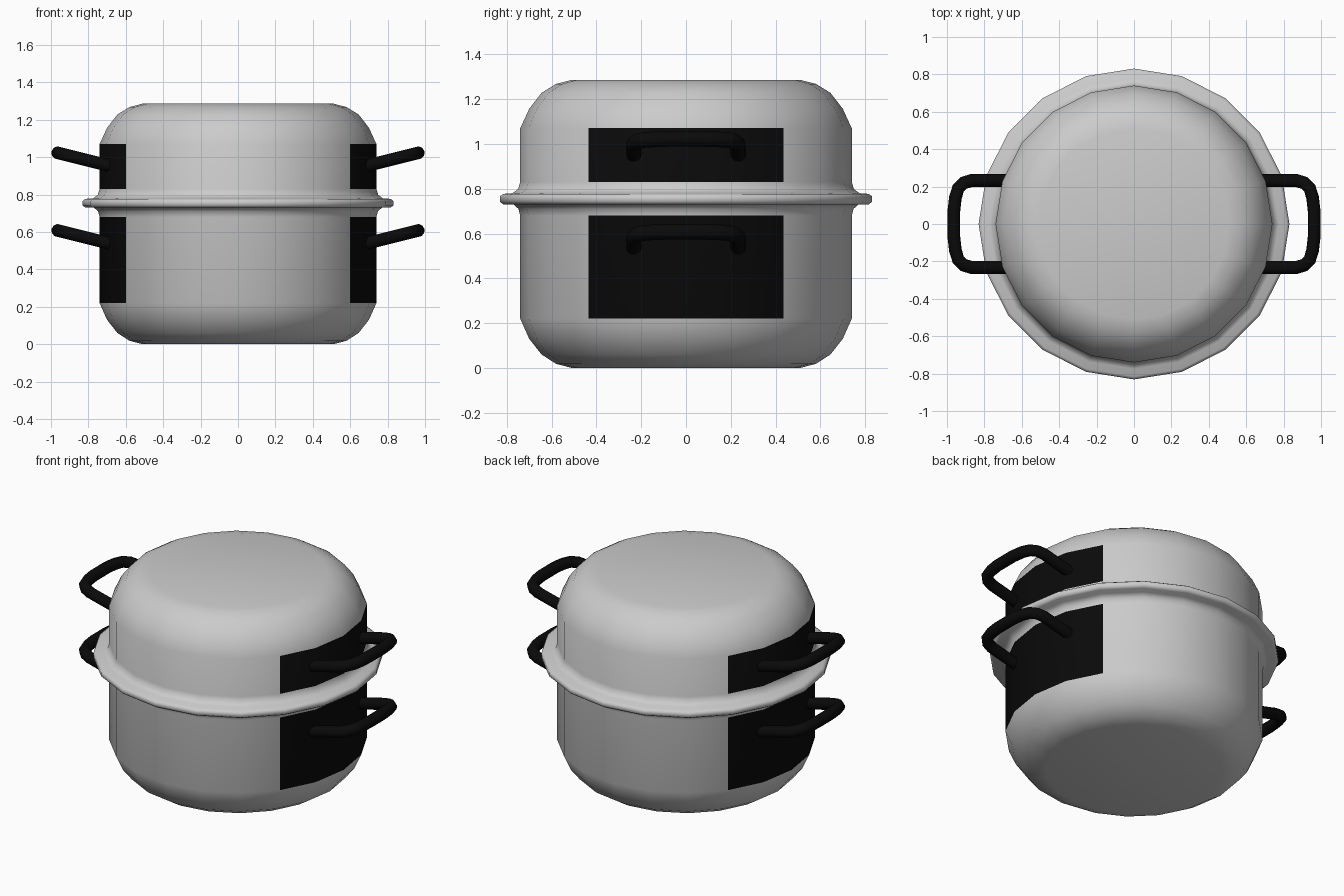
import bpy, bmesh, math

cube = bpy.data.objects.get("Cube")
if cube:
    bpy.data.objects.remove(cube, do_unlink=True)


def make_material(name, rgb, roughness):
    mat = bpy.data.materials.new(name)
    mat.use_nodes = True
    color = (*rgb, 1.0)
    mat.diffuse_color = color
    bsdf = mat.node_tree.nodes["Principled BSDF"]
    bsdf.inputs["Base Color"].default_value = color
    bsdf.inputs["Roughness"].default_value = roughness
    return mat


metal = make_material("light grey metal", (0.6, 0.6, 0.6), 0.5)
black = make_material("black", (0.003, 0.003, 0.003), 0.6)

SIDES = 20


def smooth(obj):
    bpy.ops.object.select_all(action="DESELECT")
    obj.select_set(True)
    bpy.context.view_layer.objects.active = obj
    bpy.ops.object.shade_smooth_by_angle(angle=math.radians(60))


def lathe(name, profile, patch_low, patch_high):
    """Revolve (radius, z) points; the ends lie on the axis. Blacken the outer side panels."""
    bm = bmesh.new()
    rings = []
    for r, z in profile:
        if r == 0:
            rings.append([bm.verts.new((0, 0, z))] * SIDES)
        else:
            angles = [math.tau * i / SIDES for i in range(SIDES)]
            rings.append([bm.verts.new((r * math.cos(a), r * math.sin(a), z)) for a in angles])
    for low, high in zip(rings, rings[1:]):
        for i in range(SIDES):
            j = (i + 1) % SIDES
            corners = [low[i], low[j], high[j], high[i]]
            bm.faces.new(list(dict.fromkeys(corners)))
    bmesh.ops.recalc_face_normals(bm, faces=bm.faces)
    # Black panels behind the handles
    for face in bm.faces:
        c = face.calc_center_median()
        outward = c.x * face.normal.x + c.y * face.normal.y > 0.5
        beside_handle = math.atan2(abs(c.y), abs(c.x)) < math.radians(36)
        if outward and beside_handle and patch_low < c.z < patch_high:
            face.material_index = 1
    mesh = bpy.data.meshes.new(name)
    bm.to_mesh(mesh)
    bm.free()
    mesh.materials.append(metal)
    mesh.materials.append(black)
    obj = bpy.data.objects.new(name, mesh)
    bpy.context.collection.objects.link(obj)
    smooth(obj)


# Pot: base, wall, flared rim, then the inside
lathe("pot", [
    (0, 0), (0.51, 0), (0.58, 0.018), (0.645, 0.06), (0.70, 0.13), (0.74, 0.22),
    (0.74, 0.68), (0.748, 0.71), (0.77, 0.73), (0.815, 0.73), (0.831, 0.742),
    (0.831, 0.755), (0.76, 0.755), (0.71, 0.68), (0.71, 0.22), (0.5, 0.04), (0, 0.04),
], 0.22, 0.68)

# Lid: inside, rim, wall, rounded shoulder and flat top
lathe("lid", [
    (0, 1.25), (0.5, 1.25), (0.71, 1.07), (0.71, 0.83), (0.76, 0.755), (0.831, 0.755),
    (0.831, 0.766), (0.815, 0.777), (0.775, 0.78), (0.75, 0.798), (0.74, 0.83),
    (0.74, 1.07), (0.70, 1.157), (0.645, 1.228), (0.58, 1.268), (0.51, 1.286), (0, 1.286),
], 0.83, 1.07)


# Handles: tilted loops whose ends sink into the wall
def handle(name, side, z):
    half = [(0.66, 0.232), (0.87, 0.232), (0.91, 0.22), (0.94, 0.19), (0.955, 0.14), (0.963, 0.07)]
    path = half + [(x, -y) for x, y in reversed(half)]
    curve = bpy.data.curves.new(name, "CURVE")
    curve.dimensions = "3D"
    curve.bevel_depth = 0.035
    curve.bevel_resolution = 3
    curve.use_fill_caps = True
    spline = curve.splines.new("POLY")
    spline.points.add(len(path) - 1)
    for point, (x, y) in zip(spline.points, path):
        point.co = (side * x, y, z + 0.25 * (x - 0.72), 1)
    curve.materials.append(black)
    obj = bpy.data.objects.new(name, curve)
    bpy.context.collection.objects.link(obj)
    bpy.ops.object.select_all(action="DESELECT")
    obj.select_set(True)
    bpy.context.view_layer.objects.active = obj
    bpy.ops.object.convert(target="MESH")
    smooth(bpy.context.view_layer.objects.active)


for label, side in (("left", 1), ("right", -1)):
    handle("pot_handle_" + label, side, 0.547)
    handle("lid_handle_" + label, side, 0.962)
